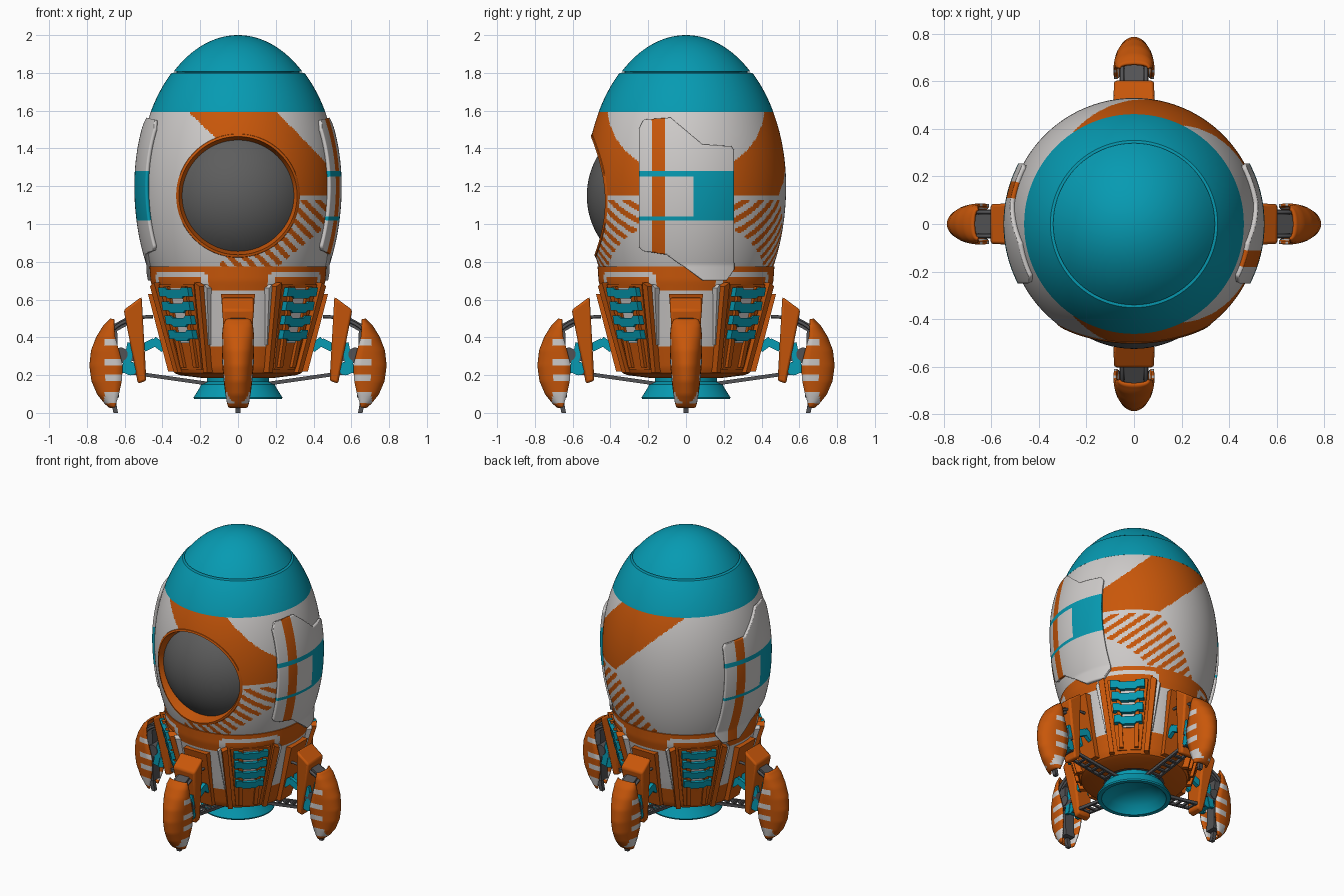
import bpy, bmesh, math
from mathutils import Vector

if "Cube" in bpy.data.objects:
    bpy.data.objects.remove(bpy.data.objects["Cube"])

def material(name, col):
    m = bpy.data.materials.new(name)
    m.diffuse_color = (*col, 1)
    m.use_nodes = True
    m.node_tree.nodes["Principled BSDF"].inputs["Base Color"].default_value = m.diffuse_color
    return m

TEAL = material("teal", (0.002, 0.325, 0.445))
ORANGE = material("orange", (0.58, 0.095, 0.003))
WHITE = material("off_white", (0.62, 0.60, 0.59))
GLASS = material("window_grey", (0.11, 0.11, 0.11))
DARK = material("dark_metal", (0.085, 0.085, 0.09))
sin, cos, pi = math.sin, math.cos, math.pi

def lerp_table(t, table):
    for a, b in zip(table, table[1:]):
        if t <= b[0]:
            f = (t - a[0]) / (b[0] - a[0])
            return [p + (q - p) * f for p, q in zip(a[1:], b[1:])]
    return list(table[-1][1:])

def finish(bm, name, mats, rule=None):
    bmesh.ops.remove_doubles(bm, verts=bm.verts, dist=1e-5)
    bmesh.ops.recalc_face_normals(bm, faces=bm.faces)
    if rule:
        for f in bm.faces:
            f.material_index = rule(f.calc_center_median())
    me = bpy.data.meshes.new(name)
    bm.to_mesh(me)
    bm.free()
    for m in mats:
        me.materials.append(m)
    ob = bpy.data.objects.new(name, me)
    bpy.context.collection.objects.link(ob)
    return ob

def grid(name, rows, closed, mats, rule=None, skip=None, thick=0):
    """Surface through rows of points."""
    bm = bmesh.new()
    vs = [[bm.verts.new(p) for p in r] for r in rows]
    n = len(rows[0])
    for a, b in zip(vs, vs[1:]):
        for i in range(n if closed else n - 1):
            j = (i + 1) % n
            quad = (a[i], a[j], b[j], b[i])
            if skip and skip(sum((v.co for v in quad), Vector()) / 4):
                continue
            bm.faces.new(quad)
    ob = finish(bm, name, mats, rule)
    if thick:
        m = ob.modifiers.new("thickness", 'SOLIDIFY')
        m.thickness, m.offset = thick, 0
    return ob

def lathe(name, profile, seg, mats, rule=None, skip=None):
    rows = [[Vector((r * cos(2 * pi * i / seg), r * sin(2 * pi * i / seg), z))
             for i in range(seg)] for r, z in profile]
    return grid(name, rows, True, mats, rule, skip)

def prism(name, a, b, mat):
    bm = bmesh.new()
    va, vb = [bm.verts.new(p) for p in a], [bm.verts.new(p) for p in b]
    bm.faces.new(va)
    bm.faces.new(vb[::-1])
    for i in range(len(va)):
        j = (i + 1) % len(va)
        bm.faces.new((va[i], vb[i], vb[j], va[j]))
    return finish(bm, name, [mat])

def place(ang, x, u, z):
    return Vector((x * cos(ang) - u * sin(ang), x * sin(ang) + u * cos(ang), z))

def body_r(z):
    k = (z - 1.2) / (0.8 if z > 1.2 else 0.87)
    return 0.53 * math.sqrt(max(0, 1 - k * k))

# Egg-shaped body with painted diagonal band and hatching
WZ = 1.15
def body_paint(c):
    x, z = c.x, c.z
    if z > 1.155:
        return int(x > -0.27 + 1.05 * (1.6 - z) and z < 1.6 - (x - 0.2) * 1.04)
    inside = 0.2 - (1.14 - z) * 0.85 < x < 0.42 + (z - 0.95) * 1.2 and z < 1.125
    return int(inside and ((x + z) * 0.7071 / 0.054) % 1 < 0.5)

lathe("body", [(body_r(0.77 + 0.83 * i / 100), 0.77 + 0.83 * i / 100) for i in range(101)],
      400, [WHITE, ORANGE], body_paint,
      lambda c: c.y < 0 and math.hypot(c.x, c.z - WZ) < 0.320)

# Teal nose: shoulder band and cap with a seam between
nose = [(0.45, 1.593), (body_r(1.6) + 0.003, 1.594)]
nose += [(body_r(z) + 0.001, z) for z in [1.6 + 0.2 * i / 12 for i in range(13)]]
nose += [(0.325, 1.802), (0.325, 1.808)]
lathe("nose_shoulder", nose, 96, [TEAL])
a0 = math.asin(0.608 / 0.8)
cap = [(0.315, 1.806)] + [(0.523 * cos(a), 1.2 + 0.8 * sin(a)) for a in
                          [a0 + (pi / 2 - a0) * i / 18 for i in range(18)]]
lathe("nose_cap", cap + [(0, 2.0)], 96, [TEAL])

# Round window: recessed frame and domed glass
def ring_row(rad, lift, flat=None):
    row = []
    for i in range(96):
        a = 2 * pi * i / 96
        x, z = rad * cos(a), WZ + rad * sin(a)
        y = flat if flat else -math.sqrt(body_r(z) ** 2 - x * x) - lift
        row.append(Vector((x, y, z)))
    return row
grid("window_frame", [ring_row(0.329, -0.003), ring_row(0.326, 0.003), ring_row(0.313, 0.003),
                      ring_row(0.293, 0, -0.395)], True, [ORANGE])
R = (0.296 ** 2 + 0.125 ** 2) / 0.25
amax = math.asin(0.296 / R)
grid("window_glass", [[Vector((R * sin(t) * cos(2 * pi * i / 64), -0.525 + R * (1 - cos(t)),
                               WZ + R * sin(t) * sin(2 * pi * i / 64))) for i in range(64)]
                      for t in [amax * k / 14 for k in range(15)]], True, [GLASS])

# Curved side plates with stripes (paint runs opposite ways on the two sides)
TOP = [(-0.245, 1.50), (-0.22, 1.55), (-0.08, 1.56), (0.085, 1.42), (0.235, 1.41), (0.25, 1.39)]
BOT = [(-0.245, 0.88), (-0.225, 0.86), (-0.10, 0.84), (0.09, 0.70), (0.21, 0.70), (0.25, 0.76)]
for side, label in ((1, "right"), (-1, "left")):
    def plate_paint(c, s=side):
        y, z = c.y * s, c.z
        if 1.015 < z < 1.275 and y > 0.04 or abs(z - 1.265) < 0.011 or abs(z - 1.025) < 0.01:
            return 1
        return 2 if -0.175 < y < -0.11 else 0
    rows = []
    for i in range(67):
        y = -0.245 + 0.495 * i / 66
        t, b = lerp_table(y, TOP)[0], lerp_table(y, BOT)[0]
        col = []
        for k in range(87):
            z = min(t, max(b, 0.70 + 0.01 * k))
            r = max(body_r(z), 0.466) if z < 1 else body_r(z)
            col.append(Vector((side * math.sqrt((r + 0.008) ** 2 - y * y), y, z)))
        rows.append(col)
    grid(label + "_side_plate", rows, False, [WHITE, TEAL, ORANGE], plate_paint, thick=0.022)

# Lower hull: tapered skirt, white panels between orange frames
HULL = [(0.21, 0.335), (0.24, 0.35), (0.4, 0.393), (0.6, 0.44), (0.7, 0.463), (0.775, 0.468)]
def hull_r(z):
    return lerp_table(max(z, 0.21), HULL)[0]
def hull_paint(c):
    a = abs((math.degrees(math.atan2(c.y, c.x)) + 45) % 90 - 45)
    if 0.35 < c.z < 0.645 and a < 26:
        return 1
    return int(0.72 < c.z < 0.74 and a > 22 or 0.66 < c.z < 0.73 and 20 < a < 24)
lathe("lower_hull", [(0.19, 0.185), (0.31, 0.2)]
      + [(hull_r(0.21 + 0.565 * i / 40), 0.21 + 0.565 * i / 40)
         for i in range(41)] + [(0.44, 0.78)], 144, [ORANGE, WHITE], hull_paint)

def hull_plate(name, ang, poly, d0, d1, mat):
    prism(name, [place(ang, hull_r(z) + d0, u, z) for u, z in poly],
          [place(ang, hull_r(z) + d1, u, z) for u, z in poly], mat)

for n in range(4):
    ang = pi / 4 + n * pi / 2
    # Corner shield with a white slot and teal rungs
    hull_plate("corner_panel", ang, [(-0.13, 0.68), (0.13, 0.68), (0.075, 0.23), (-0.075, 0.23)],
               -0.05, 0.004, ORANGE)
    hull_plate("corner_slot", ang, [(-0.045, 0.66), (0.045, 0.66), (0.035, 0.37), (-0.035, 0.37)],
               -0.03, 0.009, WHITE)
    for s in (-1, 1):
        hull_plate("corner_frame", ang, [(s * 0.15, 0.69), (s * 0.185, 0.67), (s * 0.125, 0.215),
                                         (s * 0.095, 0.215)], -0.06, 0.018, ORANGE)
        hull_plate("corner_edge_stripe", ang, [(s * 0.188, 0.68), (s * 0.205, 0.66), (s * 0.15, 0.36),
                                               (s * 0.134, 0.36)], -0.06, -0.015, WHITE)
        hull_plate("ladder_rail", ang, [(s * 0.05, 0.67), (s * 0.08, 0.67), (s * 0.06, 0.24),
                                        (s * 0.035, 0.24)], -0.03, 0.022, ORANGE)
    for k in range(4):
        z, w = 0.635 - 0.075 * k, 0.11 - 0.007 * k
        hull_plate("ladder_rung", ang, [(-w, z + 0.03), (-w * 0.6, z + 0.03), (-w * 0.45, z + 0.018),
            (w * 0.45, z + 0.018), (w * 0.6, z + 0.03), (w, z + 0.03), (w, z - 0.018),
            (w * 0.6, z - 0.018), (w * 0.45, z - 0.03), (-w * 0.45, z - 0.03),
            (-w * 0.6, z - 0.018), (-w, z - 0.018)], -0.01, 0.034, TEAL)

# Underside and engine nozzle
lathe("underside", [(0, 0.19), (0.2, 0.19)], 64, [DARK])
lathe("nozzle", [(0.165, 0.21), (0.165, 0.165), (0.195, 0.15), (0.205, 0.13), (0.235, 0.082), (0.232, 0.073),
                 (0.205, 0.073), (0.17, 0.12), (0.10, 0.16), (0, 0.17)], 64, [TEAL])

def leg_prism(name, ang, poly, u0, u1, mat):
    prism(name, [place(ang, x, u0, z) for x, z in poly], [place(ang, x, u1, z) for x, z in poly], mat)
def bar(name, ang, p, q, t, u0, u1, mat):
    d = Vector((q[0] - p[0], q[1] - p[1])).normalized() * t / 2
    leg_prism(name, ang, [(p[0] - d.y, p[1] + d.x), (q[0] - d.y, q[1] + d.x),
                          (q[0] + d.y, q[1] - d.x), (p[0] + d.y, p[1] - d.x)], u0, u1, mat)
def pivot(name, ang, x, z, r, w, mat):
    leg_prism(name, ang, [(x + r * cos(2 * pi * i / 20), z + r * sin(2 * pi * i / 20))
                          for i in range(20)], -w, w, mat)

# Claw shell table: z, inner x, outer x, half width
CLAW = [(0.03, 0.65, 0.675, 0.045), (0.05, 0.645, 0.70, 0.052), (0.10, 0.63, 0.74, 0.061),
        (0.17, 0.615, 0.77, 0.07), (0.25, 0.61, 0.781, 0.077), (0.33, 0.63, 0.772, 0.08),
        (0.40, 0.65, 0.745, 0.08), (0.46, 0.655, 0.708, 0.074), (0.495, 0.655, 0.672, 0.06)]
for n, label in enumerate(("right", "back", "left", "front")):
    ang = n * pi / 2
    out = Vector((cos(ang), sin(ang), 0))
    pre = label + "_leg_"
    rows = []
    for k in range(41):
        z = 0.03 + 0.465 * k / 40
        xi, xo, w = lerp_table(z, CLAW)
        rows.append([place(ang, xi + (xo - xi) * max(0, cos(t)) ** 0.75, w * sin(t), z)
                     for t in [-pi / 2 + pi * i / 20 for i in range(21)]])
    def claw_paint(c, o=out):
        stripe = any(a < c.z < b for a, b in ((0.05, 0.115), (0.165, 0.205), (0.25, 0.29), (0.35, 0.39)))
        return int(stripe and c.dot(o) < 0.705)
    grid(pre + "claw", rows, False, [ORANGE, WHITE], claw_paint, thick=0.012)
    # Bracket tapering downwards with a bevelled top, and its base on the hull
    br = [(0.51, 0.615, 0.088), (0.605, 0.545, 0.085), (0.53, 0.155, 0.05), (0.485, 0.17, 0.05)]
    ob = prism(pre + "bracket", [place(ang, x, -w, z) for x, z, w in br],
               [place(ang, x, w, z) for x, z, w in br], ORANGE)
    bv = ob.modifiers.new("bevel", 'BEVEL')
    bv.width, bv.segments = 0.012, 2
    hull_plate(pre + "base", ang, [(-0.09, 0.63), (0.09, 0.63), (0.06, 0.22), (-0.06, 0.22)],
               -0.04, 0.03, ORANGE)
    # Joints, links and toe
    bar(pre + "spine", ang, (0.665, 0.45), (0.655, 0.08), 0.05, -0.035, 0.035, DARK)
    bar(pre + "shoulder_link", ang, (0.56, 0.50), (0.67, 0.44), 0.04, -0.04, 0.04, DARK)
    pivot(pre + "upper_pivot", ang, 0.62, 0.31, 0.036, 0.06, DARK)
    pivot(pre + "lower_pivot", ang, 0.57, 0.235, 0.036, 0.05, TEAL)
    for s in (-1, 1):
        a, b = s * 0.03, s * 0.055
        bar(pre + "teal_arm", ang, (0.39, 0.34), (0.45, 0.385), 0.045, a, b, TEAL)
        bar(pre + "teal_arm_end", ang, (0.44, 0.375), (0.50, 0.345), 0.045, a, b, TEAL)
        bar(pre + "teal_link", ang, (0.565, 0.37), (0.60, 0.21), 0.04, a, b, TEAL)
        bar(pre + "inner_link", ang, (0.50, 0.30), (0.66, 0.27), 0.03, a, b, DARK)
        bar(pre + "strut", ang, (0.16, 0.155), (0.58, 0.215), 0.02, a, b - s * 0.01, DARK)
        # Hose arching from the hull to the claw
        cu = bpy.data.curves.new(pre + "hose", 'CURVE')
        cu.dimensions, cu.bevel_depth, cu.bevel_resolution = '3D', 0.009, 2
        sp = cu.splines.new('POLY')
        sp.points.add(12)
        for i, p in enumerate(sp.points):
            t = pi / 2 * i / 12
            p.co = (*place(ang, 0.45 + 0.24 * sin(t), s * 0.05, 0.38 + 0.13 * cos(t)), 1)
        cu.materials.append(DARK)
        bpy.context.collection.objects.link(bpy.data.objects.new(pre + "hose", cu))
    for k in range(7):
        x = 0.2 + 0.055 * k
        bar(pre + "strut_rung", ang, (x, 0.1607 + (x - 0.2) / 7), (x + 0.015, 0.163 + (x - 0.2) / 7),
            0.014, -0.04, 0.04, DARK)
    bar(pre + "toe", ang, (0.66, 0.07), (0.65, 0.012), 0.024, -0.014, 0.014, DARK)
    leg_prism(pre + "toe_tip", ang, [(0.636, 0), (0.66, 0), (0.662, 0.02), (0.638, 0.02)],
              -0.013, 0.013, DARK)

# Smooth shading with crisp edges
bpy.ops.object.select_all(action='DESELECT')
for ob in bpy.context.scene.objects:
    if ob.type == 'MESH':
        ob.select_set(True)
        bpy.context.view_layer.objects.active = ob
bpy.ops.object.shade_smooth_by_angle(angle=math.radians(35))
